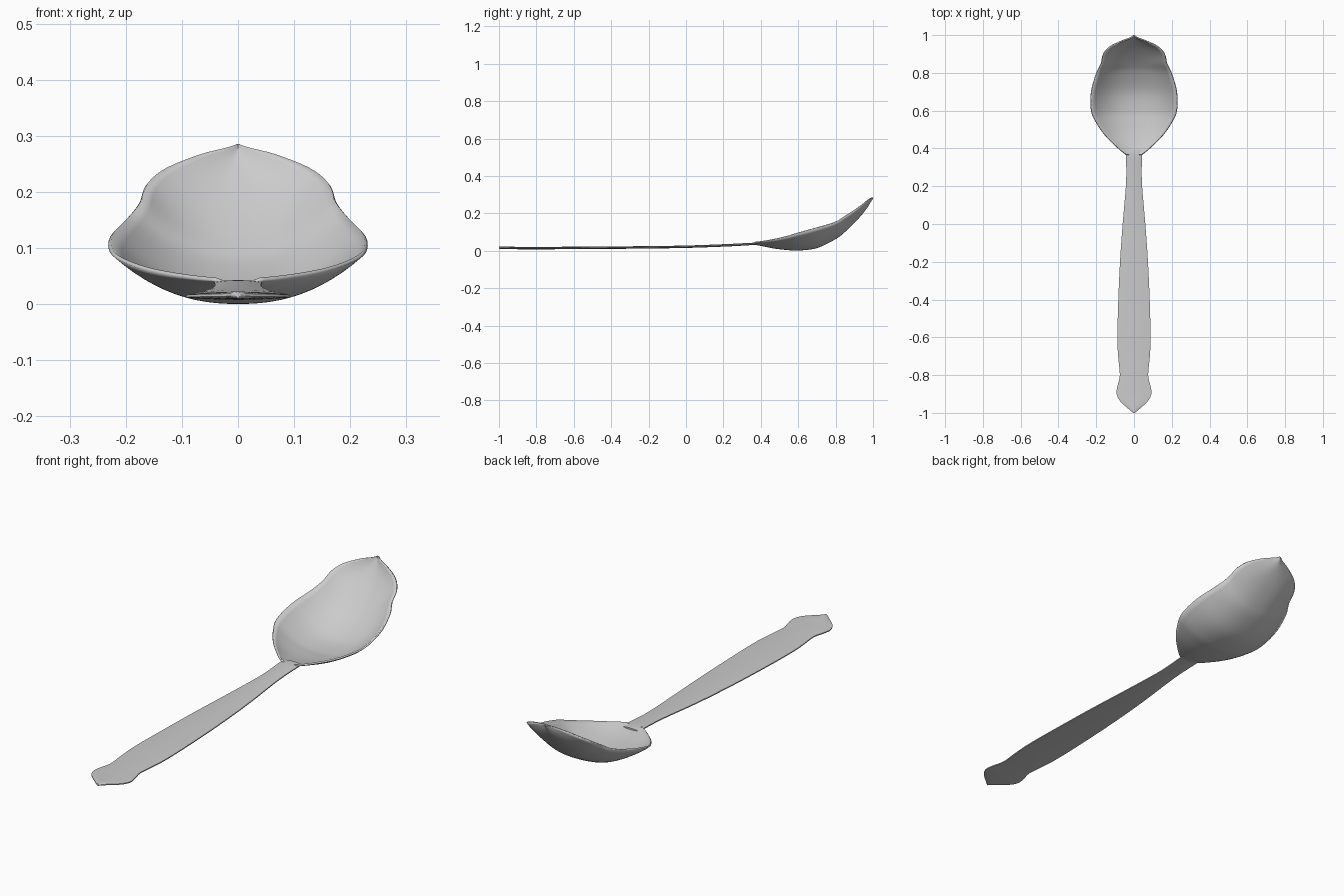
import bpy, bmesh, math

if "Cube" in bpy.data.objects:
    bpy.data.objects.remove(bpy.data.objects["Cube"])

steel = bpy.data.materials.new("brushed_steel")
steel.diffuse_color = (0.6, 0.6, 0.6, 1)
steel.use_nodes = True
steel.node_tree.nodes["Principled BSDF"].inputs["Base Color"].default_value = steel.diffuse_color


def smooth_path(pts, steps):
    """Catmull-Rom interpolation through tuples of any length."""
    out = []
    for i in range(len(pts) - 1):
        p0, p1, p2 = pts[max(i - 1, 0)], pts[i], pts[i + 1]
        p3 = pts[min(i + 2, len(pts) - 1)]
        for s in range(steps):
            t = s / steps
            out.append([0.5 * (2 * b + (c - a) * t + (2 * a - 5 * b + 4 * c - d) * t * t
                               + (3 * b - a - 3 * c + d) * t ** 3)
                        for a, b, c, d in zip(p0, p1, p2, p3)])
    return out + [list(pts[-1])]


def loft(name, sections, closed):
    """Skin a list of equal-length cross-sections."""
    bm = bmesh.new()
    rows = [[bm.verts.new(p) for p in sec] for sec in sections]
    n = len(rows[0])
    for a, b in zip(rows, rows[1:]):
        for i in range(n if closed else n - 1):
            j = (i + 1) % n
            bm.faces.new((a[i], a[j], b[j], b[i]))
    if closed:
        bm.faces.new(rows[0][::-1])
        bm.faces.new(rows[-1])
    bmesh.ops.recalc_face_normals(bm, faces=bm.faces)
    if not closed and sum(f.normal.z for f in bm.faces) < 0:
        bmesh.ops.reverse_faces(bm, faces=bm.faces)
    me = bpy.data.meshes.new(name)
    bm.to_mesh(me)
    bm.free()
    me.materials.append(steel)
    ob = bpy.data.objects.new(name, me)
    bpy.context.collection.objects.link(ob)
    bpy.ops.object.select_all(action='DESELECT')
    ob.select_set(True)
    bpy.context.view_layer.objects.active = ob
    bpy.ops.object.shade_smooth_by_angle(angle=math.radians(40))
    return ob


# Bowl: y, half width, rim height, keel height
bowl_stations = [
    (0.365, 0.042, 0.042, 0.033), (0.40, 0.085, 0.046, 0.026), (0.47, 0.155, 0.058, 0.012),
    (0.54, 0.203, 0.074, 0.004), (0.60, 0.228, 0.092, 0.001), (0.70, 0.228, 0.120, 0.014),
    (0.80, 0.200, 0.150, 0.062), (0.85, 0.176, 0.180, 0.100), (0.90, 0.164, 0.212, 0.148),
    (0.94, 0.130, 0.240, 0.192), (0.97, 0.070, 0.265, 0.231), (0.988, 0.022, 0.278, 0.260),
    (1.0, 0.003, 0.285, 0.279)]
U = [i / 12 - 1 for i in range(25)]
bowl = loft("bowl", [[(w * u, y, keel + (rim - keel) * abs(u) ** 2.3) for u in U]
                     for y, w, rim, keel in smooth_path(bowl_stations, 4)], False)
shell = bowl.modifiers.new("thickness", 'SOLIDIFY')
shell.thickness = 0.007
shell.offset = 1

# Handle: y, half width, bottom height, top height
handle_stations = [
    (-1.0, 0.004, 0.011, 0.023), (-0.985, 0.022, 0.010, 0.023), (-0.94, 0.072, 0.009, 0.022),
    (-0.90, 0.092, 0.008, 0.021), (-0.86, 0.088, 0.008, 0.021), (-0.80, 0.075, 0.008, 0.021),
    (-0.70, 0.084, 0.008, 0.021), (-0.60, 0.088, 0.009, 0.022), (-0.40, 0.083, 0.010, 0.023),
    (-0.20, 0.074, 0.012, 0.025), (0.0, 0.060, 0.015, 0.028), (0.20, 0.043, 0.022, 0.035),
    (0.30, 0.041, 0.027, 0.040), (0.365, 0.043, 0.031, 0.043), (0.395, 0.040, 0.031, 0.041)]
V = [i / 6 - 1 for i in range(13)]


def handle_section(y, w, low, high):
    mid, h = (low + high) / 2, (high - low) / 2
    dome = [(w * v, h * (1 - 0.65 * v * v)) for v in V]
    return ([(x, y, mid + z) for x, z in dome]
            + [(x, y, mid - z) for x, z in reversed(dome)])


loft("handle", [handle_section(*s) for s in smooth_path(handle_stations, 4)], True)
